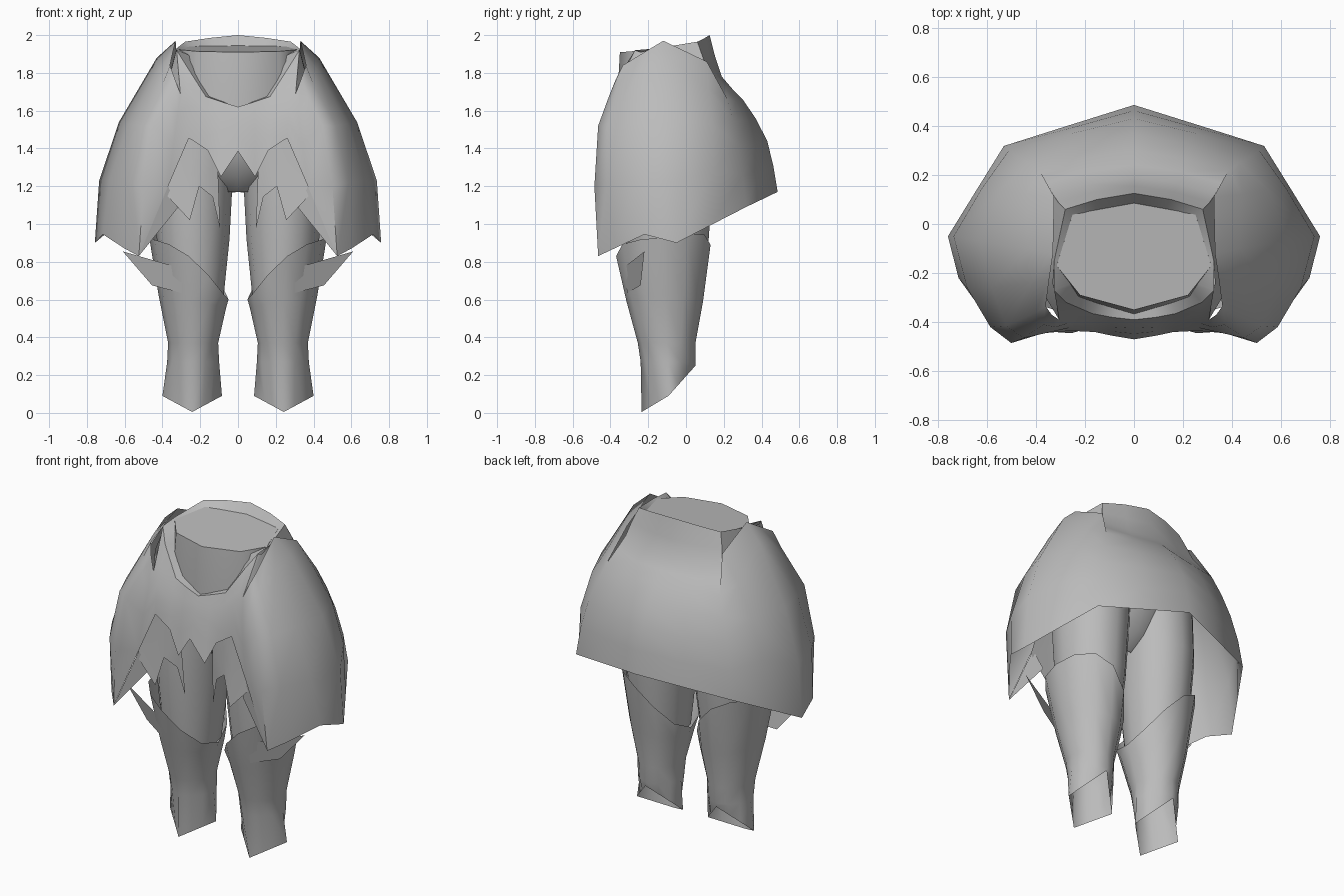
import bpy, bmesh, math
from mathutils import Vector

grey = bpy.data.materials.new("plain grey")
grey.diffuse_color = (0.5, 0.5, 0.5, 1)


def finish(name, bm, centre=(0, -0.05), mirror=True, angle=50):
    """Turn faces outward from a vertical axis, then make the object."""
    bmesh.ops.remove_doubles(bm, verts=bm.verts, dist=0.0005)
    bmesh.ops.recalc_face_normals(bm, faces=bm.faces)
    c = Vector((centre[0], centre[1], 0))
    score = 0
    for f in bm.faces:
        d = f.calc_center_median() - c
        d.z = 0
        score += f.normal.dot(d) * f.calc_area()
    if score < 0:
        bmesh.ops.reverse_faces(bm, faces=bm.faces)
    me = bpy.data.meshes.new(name)
    bm.to_mesh(me)
    bm.free()
    me.materials.append(grey)
    me.shade_smooth()
    me.set_sharp_from_angle(angle=math.radians(angle))
    ob = bpy.data.objects.new(name, me)
    bpy.context.collection.objects.link(ob)
    if mirror:
        m = ob.modifiers.new("mirror", 'MIRROR')
        m.merge_threshold = 0.001
    return ob


def skin(bm, lines, closed=False):
    """Skin a grid of faces across matching lines of points."""
    grid = [[bm.verts.new(p) for p in line] for line in lines]
    n = len(grid[0])
    for a, b in zip(grid, grid[1:]):
        for i in range(n if closed else n - 1):
            j = (i + 1) % n
            bm.faces.new((a[i], a[j], b[j], b[i]))
    return grid


def loft(name, lines, closed=False, cap=False, **kw):
    bm = bmesh.new()
    grid = skin(bm, lines, closed)
    if cap:
        bm.faces.new(grid[0])
    return finish(name, bm, **kw)


def curve(pts, n):
    """Resample a few points as a smooth line of n points."""
    p = [Vector(q) for q in pts]
    p = [2 * p[0] - p[1]] + p + [2 * p[-1] - p[-2]]
    out = []
    for k in range(n):
        t = k * (len(pts) - 1) / (n - 1)
        i = min(int(t), len(pts) - 2)
        t -= i
        a, b, c, d = p[i:i + 4]
        out.append(0.5 * (2 * b + (c - a) * t + (2 * a - 5 * b + 4 * c - d) * t * t
                          + (3 * b - a - 3 * c + d) * t ** 3))
    return out


# Skirt side plates, from their back edge round to the front edge
side = [
    [(.385, .22, 1.66), (.43, .25, 1.55), (.475, .275, 1.42), (.51, .30, 1.26), (.53, .318, 1.09)],
    [(.325, .11, 1.86), (.44, .12, 1.71), (.545, .14, 1.53), (.62, .145, 1.29), (.645, .133, .995)],
    [(.33, -.12, 1.97), (.43, -.10, 1.88), (.63, -.07, 1.54), (.735, -.05, 1.23), (.758, -.05, .90)],
    [(.345, -.22, 1.91), (.42, -.24, 1.82), (.58, -.26, 1.53), (.68, -.26, 1.23), (.715, -.22, .945)],
    [(.36, -.335, 1.84), (.40, -.36, 1.74), (.52, -.415, 1.52), (.585, -.42, 1.22), (.60, -.38, .87)],
    [(.335, -.37, 1.77), (.37, -.41, 1.67), (.45, -.465, 1.52), (.50, -.485, 1.20), (.525, -.465, .83)],
    [(.305, -.39, 1.69), (.32, -.42, 1.58), (.34, -.44, 1.43), (.37, -.445, 1.20), (.525, -.465, .83)],
]
# Back of the skirt, centre line to the side plate
back = [
    curve([(0, .125, 2.0), (0, .19, 1.78), (0, .30, 1.66), (0, .43, 1.44), (0, .485, 1.17)], 9),
    curve([(.15, .10, 1.985), (.18, .165, 1.78), (.21, .265, 1.65), (.25, .37, 1.42), (.265, .402, 1.13)], 9),
    [(.28, .06, 1.965), (.31, .09, 1.88), (.33, .12, 1.80), (.355, .165, 1.735)] + side[0],
]
# Front of the skirt with a dipped waist and pointed hem
front = [
    curve([(0, -.39, 1.62), (0, -.425, 1.53), (0, -.47, 1.385)], 5),
    curve([(.09, -.38, 1.648), (.09, -.42, 1.50), (.09, -.455, 1.25)], 5),
    curve([(.17, -.365, 1.675), (.17, -.41, 1.54), (.16, -.44, 1.39)], 5),
    curve([(.275, -.32, 1.84), (.27, -.405, 1.62), (.26, -.435, 1.455)], 5),
    [(.325, -.27, 1.92)] + side[6][:4],
]
bm = bmesh.new()
for sheet in (back, side, front):
    skin(bm, sheet)
finish("skirt", bm, angle=60)

# Waist: short side pieces and the rim closing on to the hips
loft("waist_side", [
    [(.28, .06, 1.965), (.33, .12, 1.80)],
    [(.325, -.15, 1.93), (.365, -.13, 1.78)],
    [(.33, -.24, 1.91), (.365, -.29, 1.77)],
    [(.325, -.27, 1.92), (.305, -.39, 1.69)],
])
loft("waist_rim", [
    [(0, .125, 2.0), (.15, .10, 1.985), (.28, .06, 1.965), (.325, -.15, 1.93), (.325, -.27, 1.92),
     (.275, -.32, 1.84), (.17, -.365, 1.675), (.09, -.38, 1.648), (0, -.39, 1.62)],
    [(0, .07, 1.92), (.12, .05, 1.92), (.23, .02, 1.92), (.29, -.16, 1.91), (.25, -.24, 1.89),
     (.22, -.25, 1.83), (.14, -.29, 1.675), (.07, -.31, 1.648), (0, -.32, 1.62)],
])

# Folded hem strip and loose front flaps over the thighs
bm = bmesh.new()
bm.faces.new([bm.verts.new(p) for p in ((.37, -.44, 1.20), (.525, -.463, .83), (.32, -.41, 1.085))])
finish("hem_fold", bm)
loft("thigh_flap", [
    [(.105, -.40, 1.45), (.105, -.40, 1.25), (.095, -.38, .975)],
    [(.14, -.415, 1.45), (.14, -.415, 1.30), (.135, -.40, 1.145)],
    [(.20, -.42, 1.47), (.20, -.425, 1.33), (.205, -.43, 1.20)],
    [(.26, -.42, 1.47), (.26, -.43, 1.25), (.255, -.445, 1.02)],
    [(.34, -.42, 1.45), (.36, -.425, 1.28), (.39, -.435, 1.165)],
])

# Hips: closed waist cap, tapering to the crotch
waist = [(0, .085), (.25, .04), (.315, -.17), (.22, -.29), (0, -.35)]
waist += [(-x, y) for x, y in waist[3:0:-1]]
rings = []
for z, s, tilt in ((1.927, 1, .08), (1.6, 1.08, 0), (1.4, 1.05, 0), (1.25, .75, 0), (1.17, .3, 0)):
    rings.append([(x * s, -.13 + (y + .13) * s, z + (y + .13) * tilt) for x, y in waist])
loft("hips", rings, closed=True, cap=True, mirror=False, centre=(0, -.13), angle=60)


def leg_ring(x0, x1, y0, y1, height, k=0, n=12):
    """Ring round a leg; k blends it from round (0) to diamond (1)."""
    ring = []
    for i in range(n):
        u, v = math.cos(2 * math.pi * i / n), math.sin(2 * math.pi * i / n)
        s = 1 - k + k / (abs(u) + abs(v))
        u, v = u * s, v * s
        z = height(u, v) if callable(height) else height
        ring.append(((x0 + x1) / 2 + u * (x1 - x0) / 2,
                     (y0 + y1) / 2 + v * (y1 - y0) / 2, z))
    return ring


# Thighs
loft("thigh", [
    leg_ring(.005, .44, -.33, .14, 1.5),
    leg_ring(.03, .45, -.33, .14, 1.2),
    leg_ring(.045, .43, -.32, .12, .92),
    leg_ring(.08, .40, -.28, .07, .58),
], closed=True, centre=(.24, -.1))

# Shin guards: slanted top edge, pointed open hem that rises at the back
loft("shin_guard", [
    leg_ring(.05, .47, -.37, .13, lambda u, v: .86 + .165 * u - .095 * u * u + .03 * v),
    leg_ring(.062, .42, -.315, .09, lambda u, v: .59 + .03 * u),
    leg_ring(.105, .37, -.255, .05, .37, .05),
    leg_ring(.10, .375, -.24, .05, .27, .25),
    leg_ring(.085, .40, -.235, .05, lambda u, v: .09 + (.16 if v > 0 else .085) * v, 1),
], closed=True, centre=(.25, -.1), angle=80)

# Knee spikes
bm = bmesh.new()
spike = ((.61, -.22, .855), (.30, -.335, .765), (.30, -.31, .635), (.455, -.24, .675))
bm.faces.new([bm.verts.new(p) for p in spike])
finish("knee_spike", bm, centre=(.25, -.1))
